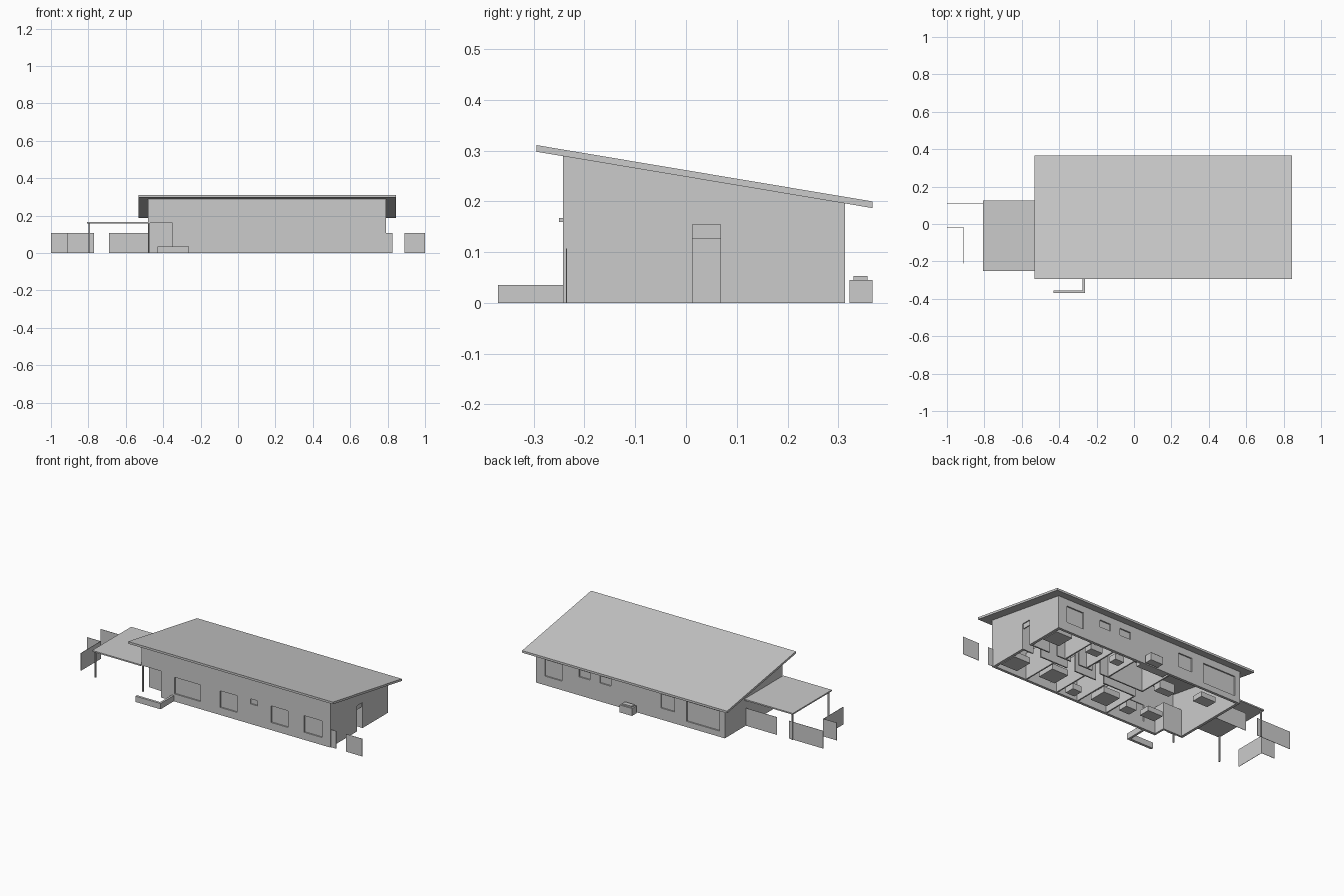
import bpy, bmesh


def finish(name, bm):
    bmesh.ops.recalc_face_normals(bm, faces=bm.faces)
    mesh = bpy.data.meshes.new(name)
    bm.to_mesh(mesh)
    bm.free()
    ob = bpy.data.objects.new(name, mesh)
    bpy.context.collection.objects.link(ob)
    return ob


def boxes(name, *specs):
    """Boxes given as (x0, x1, y0, y1, z0, z1), all in one object."""
    bm = bmesh.new()
    for x0, x1, y0, y1, z0, z1 in specs:
        vs = bmesh.ops.create_cube(bm, size=1)["verts"]
        for v in vs:
            v.co = (x0 if v.co.x < 0 else x1,
                    y0 if v.co.y < 0 else y1,
                    z0 if v.co.z < 0 else z1)
    return finish(name, bm)


def prism(name, x0, x1, profile):
    """A (y, z) profile extruded along x."""
    bm = bmesh.new()
    face = bm.faces.new([bm.verts.new((x0, y, z)) for y, z in profile])
    ext = bmesh.ops.extrude_face_region(bm, geom=[face])["geom"]
    verts = [g for g in ext if isinstance(g, bmesh.types.BMVert)]
    bmesh.ops.translate(bm, verts=verts, vec=(x1 - x0, 0, 0))
    return finish(name, bm)


def cut(ob, cutter):
    mod = ob.modifiers.new("cut", "BOOLEAN")
    mod.operation, mod.solver, mod.object = "DIFFERENCE", "EXACT", cutter
    bpy.context.view_layer.objects.active = ob
    bpy.ops.object.modifier_apply(modifier=mod.name)
    bpy.data.objects.remove(cutter)


def under(y):
    """Height of the roof underside."""
    return 0.298 - 0.1677 * (y + 0.295)


XL, XR, YF, YB, T = -0.48, 0.79, -0.242, 0.313, 0.016
FENCE = 0.107

# Sloping roof slab
prism("roof", -0.533, 0.845,
      [(-0.295, under(-0.295)), (0.367, under(0.367)),
       (0.367, under(0.367) + 0.013), (-0.295, under(-0.295) + 0.013)])

# Outer walls, hollow inside
walls = prism("outer_walls", XL, XR,
              [(YF, 0), (YB, 0), (YB, under(YB) + 0.004), (YF, under(YF) + 0.004)])
cut(walls, boxes("room_cutter", (XL + T, XR - T, YF + T, YB - T, -0.1, 0.5)))

# Window openings: x0, x1, z0, z1
front = [(-0.258, -0.084, 0.046, 0.147), (0.05, 0.164, 0.046, 0.147),
         (0.252, 0.299, 0.122, 0.153), (0.393, 0.507, 0.046, 0.147),
         (0.614, 0.735, 0.046, 0.147)]
back = [(0.615, 0.73, 0.055, 0.155), (0.427, 0.5, 0.112, 0.155),
        (0.286, 0.36, 0.112, 0.155), (-0.143, -0.05, 0.07, 0.155),
        (-0.445, -0.223, 0.035, 0.155)]
holes = [(a, b, YF - 0.05, YF + 0.05, c, d) for a, b, c, d in front]
holes += [(a, b, YB - 0.05, YB + 0.05, c, d) for a, b, c, d in back]
# End doorway and porch recess
holes += [(XR - 0.05, XR + 0.05, 0.013, 0.068, -0.1, 0.155),
          (XL - 0.05, -0.35, YF - 0.05, -0.17, -0.1, 0.16)]
cut(walls, boxes("opening_cutter", *holes))

# Window panes set back in the wall
boxes("front_panes", *[(a, b, YF + 0.008, YF + 0.011, c, d) for a, b, c, d in front])
boxes("back_panes", *[(a, b, YB - 0.011, YB - 0.008, c, d) for a, b, c, d in back])
boxes("end_door_transom", (XR - 0.012, XR - 0.006, 0.013, 0.068, 0.127, 0.155))

# Porch: recessed walls, soffit, door
boxes("porch_walls", (XL, -0.35, -0.17, -0.158, 0, 0.163),
      (-0.35, -0.338, YF + T, -0.158, 0, 0.163))
boxes("porch_soffit", (XL + T, -0.345, YF + T, -0.16, 0.16, 0.166))
boxes("porch_door", (-0.435, -0.375, -0.173, -0.17, 0, 0.127))

# Carport roof and slender posts
boxes("carport_roof", (-0.806, XL, -0.25, 0.125, 0.159, 0.167))
for i, (x, y) in enumerate([(-0.795, -0.235), (-0.795, 0.113), (-0.474, -0.235)]):
    boxes(f"post_{i + 1}", (x - 0.004, x + 0.004, y - 0.004, y + 0.004, 0, 0.162))

# Thin garden fence panels
boxes("left_fence", (-1.0, -0.77, 0.109, 0.111, 0, FENCE),
      (-0.69, XL, 0.109, 0.111, 0, FENCE),
      (-1.0, -0.91, -0.021, -0.019, 0, FENCE),
      (-0.911, -0.909, -0.21, -0.019, 0, FENCE))
boxes("right_fence", (XR, 0.825, -0.236, -0.234, 0, FENCE),
      (0.89, 1.0, -0.236, -0.234, 0, FENCE))

# Low L-shaped entry wall
boxes("entry_wall", (-0.43, -0.262, -0.37, -0.355, 0, 0.035),
      (-0.275, -0.262, -0.355, YF, 0, 0.035))

# Utility box behind the house
boxes("utility_box", (0.106, 0.189, 0.322, 0.367, 0, 0.045),
      (0.115, 0.18, 0.33, 0.358, 0.045, 0.053))

# Interior partitions: corridor sides with door gaps, then room dividers
H, P = 0.16, 0.008
corridor = []
for y, gaps in ((0.004, (0.22, 0.42, 0.66)), (0.07, (0.3, 0.45, 0.6))):
    start = 0.0
    for g in gaps:
        corridor.append((start, g, y, y + P, 0, H))
        start = g + 0.055
    corridor.append((start, XR - T, y, y + P, 0, H))
boxes("corridor_walls", *corridor)
boxes("front_dividers", *[(x, x + P, YF + T, 0.004, 0, H) for x in (0.0, 0.2, 0.345, 0.56)])
boxes("back_dividers", *[(x, x + P, 0.078, YB - T, 0, H) for x in (0.0, 0.24, 0.39, 0.54)])

# Furniture blocks seen from below
boxes("beds", (0.66, 0.77, 0.16, 0.27, 0, 0.035), (0.66, 0.77, -0.19, -0.08, 0, 0.035),
      (0.42, 0.53, -0.16, -0.05, 0, 0.035), (0.05, 0.16, -0.17, -0.06, 0, 0.035))
boxes("bath_fittings", (0.43, 0.51, 0.2, 0.25, 0, 0.035),
      (0.28, 0.34, 0.2, 0.25, 0, 0.035), (0.25, 0.31, -0.2, -0.14, 0, 0.035))
boxes("kitchen_counter", (0.02, 0.2, 0.26, 0.297, 0, 0.055), (-0.14, -0.04, 0.12, 0.17, 0, 0.055))
boxes("living_furniture", (-0.37, -0.27, 0.17, 0.24, 0, 0.03),
      (-0.25, -0.15, -0.13, -0.06, 0, 0.03), (-0.1, -0.03, -0.16, -0.1, 0, 0.05))
